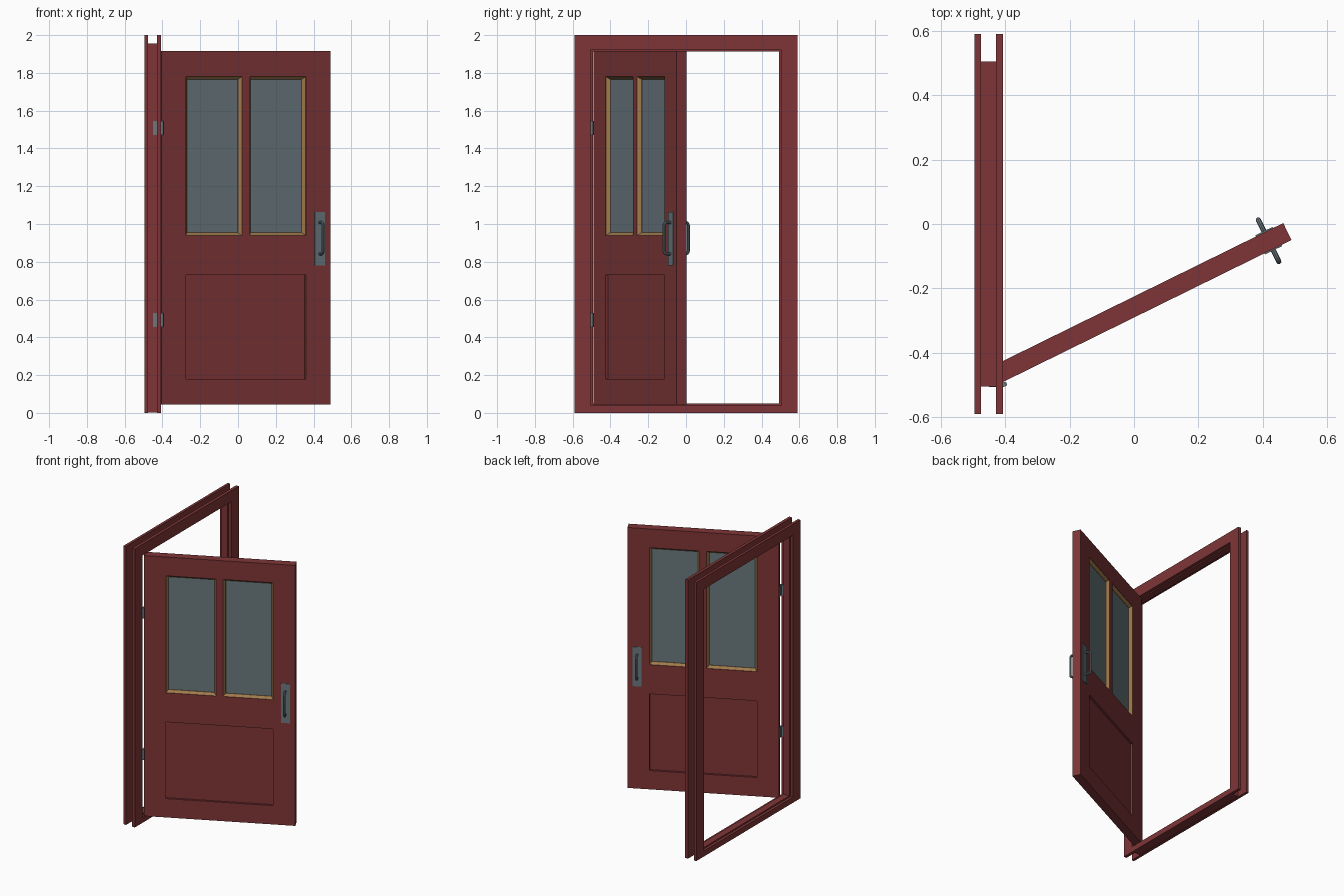
import bpy, bmesh, math
from mathutils import Matrix, Vector

if "Cube" in bpy.data.objects:
    bpy.data.objects.remove(bpy.data.objects["Cube"])


def material(name, rgb):
    m = bpy.data.materials.new(name)
    m.diffuse_color = (*rgb, 1)
    m.use_nodes = True
    m.node_tree.nodes["Principled BSDF"].inputs["Base Color"].default_value = m.diffuse_color
    return m


RED = material("red paint", (0.21, 0.036, 0.038))
GLASS = material("grey glass", (0.143, 0.189, 0.205))
METAL = material("grey metal", (0.143, 0.185, 0.205))
WOOD = material("tan wood", (0.35, 0.19, 0.07))

# Door space: x along the leaf from the hinge, y through its thickness
W, T, Z0, Z1 = 0.997, 0.0587, 0.045, 1.915
DOOR = Matrix.Translation((-0.405, -0.49, 0)) @ Matrix.Rotation(math.radians(26.2), 4, 'Z')
WORLD = Matrix.Identity(4)


def finish(name, bm, mat, space):
    bmesh.ops.recalc_face_normals(bm, faces=bm.faces)
    me = bpy.data.meshes.new(name)
    bm.to_mesh(me)
    bm.free()
    me.transform(space)
    me.materials.append(mat)
    ob = bpy.data.objects.new(name, me)
    bpy.context.collection.objects.link(ob)
    return ob


def add_box(bm, x, y, z):
    size = Matrix.Diagonal((x[1] - x[0], y[1] - y[0], z[1] - z[0], 1))
    centre = Matrix.Translation((sum(x) / 2, sum(y) / 2, sum(z) / 2))
    bmesh.ops.create_cube(bm, size=1, matrix=centre @ size)


def boxes(name, mat, space, *parts):
    bm = bmesh.new()
    for p in parts:
        add_box(bm, *p)
    return finish(name, bm, mat, space)


def ring(name, mat, space, loops):
    """Mitred rectangular frame; each loop is (depth, a0, a1, z0, z1)."""
    bm = bmesh.new()
    vs = [[bm.verts.new((a, d, z)) for a, z in ((a0, z0), (a1, z0), (a1, z1), (a0, z1))]
          for d, a0, a1, z0, z1 in loops]
    n = len(vs)
    for i in range(n):
        for j in range(4):
            k = (j + 1) % 4
            bm.faces.new((vs[i][j], vs[i][k], vs[(i + 1) % n][k], vs[(i + 1) % n][j]))
    return finish(name, bm, mat, space)


def flat_ring(name, x0, x1, outer, inner):
    # rectangular section frame standing in the yz plane
    turn = Matrix.Rotation(math.pi / 2, 4, 'Z')
    ring(name, RED, turn, [(-x0, *outer), (-x1, *outer), (-x1, *inner), (-x0, *inner)])


# Door frame: two trims with a jamb between them
for name, x0, x1 in (("back_trim", -0.495, -0.476), ("front_trim", -0.429, -0.407)):
    flat_ring(name, x0, x1, (-0.59, 0.59, 0, 2), (-0.505, 0.505, 0.04, 1.92))
flat_ring("jamb", -0.476, -0.429, (-0.505, 0.505, 0.002, 1.955), (-0.493, 0.493, 0.05, 1.912))

# Door leaf: stiles, rails and mullion
A0, A1, B0, B1 = 0.145, 0.476, 0.521, 0.852
ty = (0, T)
boxes("door_leaf", RED, DOOR,
      ((0, A0), ty, (Z0, Z1)), ((B1, W), ty, (Z0, Z1)),
      ((A0, B1), ty, (Z0, 0.18)), ((A0, B1), ty, (0.73, 0.94)),
      ((A0, B1), ty, (1.78, Z1)), ((A1, B0), ty, (0.94, 1.78)))
boxes("lower_panel", RED, DOOR, ((A0, B1), (0.015, T - 0.015), (0.18, 0.73)))

# Windows with sloped wooden beads
for side, a0, a1 in (("hinge_side", A0, A1), ("handle_side", B0, B1)):
    outer = (a0, a1, 0.94, 1.78)
    i = 0.015
    inner = (a0 + i, a1 - i, 0.94 + i, 1.78 - i)
    ring(side + "_bead", WOOD, DOOR,
         [(0.002, *outer), (0.021, *inner), (T - 0.021, *inner), (T - 0.002, *outer)])
    boxes(side + "_glass", GLASS, DOOR,
          ((a0 + 0.01, a1 - 0.01), (0.023, T - 0.023), (0.95, 1.77)))


def pull_handle(name, face, out):
    # tube bent into a C with rounded corners
    r, reach, u, lo, hi = 0.016, 0.043, 0.932, 0.842, 1.008
    pts = [(0, lo)]
    for cz, start in ((lo + r, -90), (hi - r, 0)):
        for s in range(5):
            a = math.radians(start + s * 22.5)
            pts.append((reach - r + r * math.cos(a), cz + r * math.sin(a)))
    pts.append((0, hi))
    cu = bpy.data.curves.new(name, 'CURVE')
    cu.dimensions = '3D'
    cu.bevel_depth = 0.008
    cu.bevel_resolution = 2
    cu.use_fill_caps = True
    sp = cu.splines.new('POLY')
    sp.points.add(len(pts) - 1)
    for p, (d, z) in zip(sp.points, pts):
        p.co = (*(DOOR @ Vector((u, face + out * d, z))), 1)
    cu.materials.append(METAL)
    ob = bpy.data.objects.new(name, cu)
    bpy.context.collection.objects.link(ob)
    bpy.ops.object.select_all(action='DESELECT')
    ob.select_set(True)
    bpy.context.view_layer.objects.active = ob
    bpy.ops.object.convert(target='MESH')
    bpy.ops.object.shade_smooth_by_angle()


# Pull handles and their plates on both faces
for side, face, out in (("front", 0, -1), ("back", T, 1)):
    pull_handle(side + "_pull_handle", face, out)
    boxes(side + "_handle_plate", METAL, DOOR,
          ((0.903, 0.962), sorted((face, face + out * 0.004)), (0.78, 1.063)))

# Hinges: knuckle, leaf on the door edge and leaf on the jamb
for side, z in (("lower", 0.492), ("upper", 1.508)):
    bm = bmesh.new()
    bmesh.ops.create_cone(bm, cap_ends=True, segments=16, radius1=0.007, radius2=0.007,
                          depth=0.075, matrix=Matrix.Translation((-0.402, -0.498, z)))
    knuckle = finish(side + "_hinge_knuckle", bm, METAL, WORLD)
    bpy.ops.object.select_all(action='DESELECT')
    knuckle.select_set(True)
    bpy.context.view_layer.objects.active = knuckle
    bpy.ops.object.shade_smooth_by_angle()
    zs = (z - 0.037, z + 0.037)
    boxes(side + "_hinge_door_leaf", METAL, DOOR, ((-0.003, 0.001), (0, 0.045), zs))
    boxes(side + "_hinge_jamb_leaf", METAL, WORLD, ((-0.45, -0.404), (-0.506, -0.502), zs))
